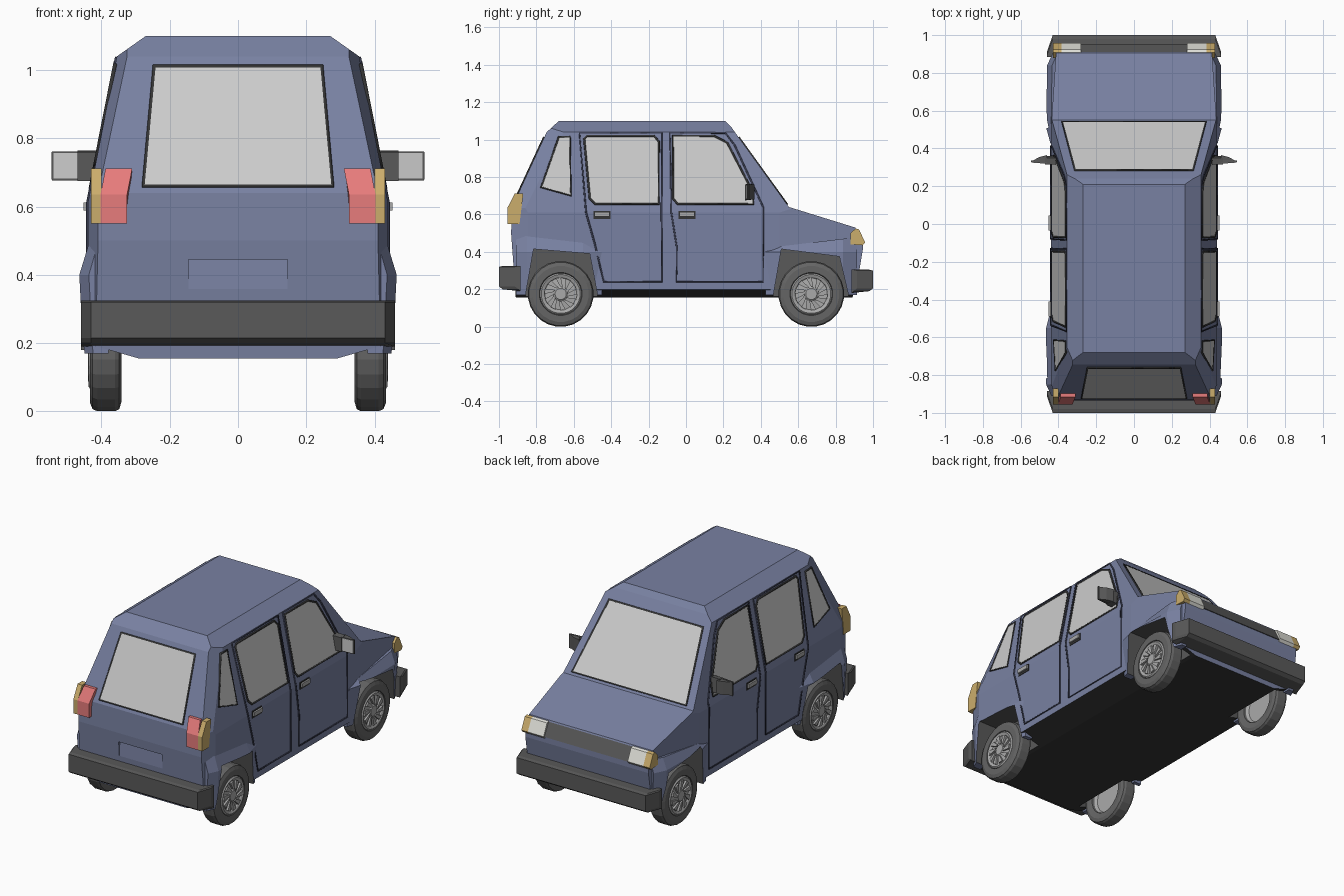
import bpy, bmesh, math
from mathutils import Vector as V

if "Cube" in bpy.data.objects:
    bpy.data.objects.remove(bpy.data.objects["Cube"])

MATS = {}
COLORS = dict(blue=(.19, .22, .36), seam=(.04, .045, .08), dark=(.035, .035, .035), rubber=(.13, .13, .13),
              trim=(.1, .1, .1), glass=(.53, .53, .53), rim=(.4, .4, .4), red=(.8, .2, .2),
              amber=(.6, .42, .15), white=(.75, .75, .7))
for k, c in COLORS.items():
    MATS[k] = bpy.data.materials.new(k)
    MATS[k].diffuse_color = (*c, 1)


def finish(name, bm, mat, mirror=False):
    bmesh.ops.recalc_face_normals(bm, faces=bm.faces)
    me = bpy.data.meshes.new(name)
    bm.to_mesh(me)
    bm.free()
    ob = bpy.data.objects.new(name, me)
    bpy.context.collection.objects.link(ob)
    me.materials.append(MATS[mat])
    if mirror:
        ob.modifiers.new("mirror", 'MIRROR').use_mirror_merge = False
    return ob


def loft_bm(rings, closed=False):
    bm = bmesh.new()
    rs = [[bm.verts.new(p) for p in r] for r in rings]
    n = len(rs[0])
    for a, b in zip(rs, rs[1:] + (rs[:1] if closed else [])):
        for i in range(n - closed):
            j = (i + 1) % n
            bm.faces.new((a[i], a[j], b[j], b[i]))
    if not closed:
        bm.faces.new(rs[0])
        bm.faces.new(rs[-1])
    return bm


def prism(name, pts, d, mat, mirror=False):
    return finish(name, loft_bm([pts, [V(p) + V(d) for p in pts]]), mat, mirror)


def slab(name, prof, x0, x1, mat, mirror=False):
    return prism(name, [(x0, y, z) for y, z in prof], (x1 - x0, 0, 0), mat, mirror)


def outline(name, loops, mat, depth):
    cu = bpy.data.curves.new(name, 'CURVE')
    cu.dimensions = '3D'
    cu.bevel_depth, cu.bevel_resolution = depth, 0
    for pts in loops:
        sp = cu.splines.new('POLY')
        sp.points.add(len(pts) - 1)
        for q, p in zip(sp.points, pts):
            q.co = (*p, 1)
        sp.use_cyclic_u = True
    cu.materials.append(MATS[mat])
    bpy.context.collection.objects.link(bpy.data.objects.new(name, cu))


def side(yz, s=1, off=0.0):
    # point on the car's flank at a given (y, z)
    y, z = yz
    return (s * (.44 - max(0, z - .61) * .198 + off), y, z)


# body shell: side profile extruded, then trimmed by planes
profile = [(-.91, .155), (-.935, .5), (-.93, .64), (-.745, 1.04), (-.68, 1.1), (.21, 1.1), (.24, 1.07),
           (.55, .64), (.905, .53), (.945, .45), (.945, .41), (.925, .29), (.89, .155)]
bm = loft_bm([[(x, y, z) for y, z in profile] for x in (-.44, .44)])
bmesh.ops.recalc_face_normals(bm, faces=bm.faces)
up = (V((.41, -.93, .64)), V((.325, -.745, 1.04)), V((.436, -.85, .64)))
n_up = (up[1] - up[0]).cross(up[2] - up[0])
if n_up.x < 0:
    n_up.negate()
planes = [((.44, 0, .61), (.43, 0, .085)),      # leaning flanks
          ((.355, 0, 1.04), (.06, 0, .085)),    # roof edge
          ((.29, 0, .155), (.04, 0, -.14)),     # sill
          ((.44, .5, 0), (1, .067, 0)),         # bonnet taper
          ((.41, -.935, 0), (.09, -.03, 0)),    # rear corner
          (up[0], n_up)]                        # rear pillar
for co, no in planes:
    for s in (1, -1):
        r = bmesh.ops.bisect_plane(bm, geom=bm.verts[:] + bm.edges[:] + bm.faces[:], dist=1e-6,
                                   plane_co=(s * co[0], co[1], co[2]),
                                   plane_no=V((s * no[0], no[1], no[2])).normalized(), clear_outer=True)
        bmesh.ops.holes_fill(bm, edges=[e for e in bm.edges if e.is_boundary], sides=0)
body = finish("body_shell", bm, "blue")
body.data.materials.append(MATS["dark"])
for f in body.data.polygons:
    f.material_index = int(f.normal.z < -.3)

# flared wings over the wheels
def wing(name, rows):
    rings = [[(.38, y, .17), (w - .012, y, .17), (w, y, .4), (w - .026, y, t), (.38, y, t)] for y, w, t in rows]
    return finish(name, loft_bm(rings), "blue", True)

wings = [wing("rear_wing", [(-.91, .437, .49), (-.85, .465, .485), (-.55, .465, .45), (-.45, .44, .44)]),
         wing("front_wing", [(.425, .442, .42), (.51, .465, .43), (.84, .46, .47), (.915, .425, .48)])]

# wheel arches and number plate recess
cutters = [slab("rear_arch_cutter", [(-.87, .1), (-.815, .415), (-.515, .39), (-.46, .1)], .31, .6, "trim", True),
           slab("front_arch_cutter", [(.455, .1), (.51, .415), (.82, .375), (.885, .1)], .31, .6, "trim", True),
           slab("plate_cutter", [(-1, .355), (-1, .445), (-.918, .445), (-.925, .355)], -.145, .145, "blue")]
for c in cutters:
    c.hide_render = True
    c.display_type = 'WIRE'
    for ob in [body] + wings:
        if ob is not body and c is cutters[2]:
            continue
        m = ob.modifiers.new("cut", 'BOOLEAN')
        m.operation, m.solver, m.object = 'DIFFERENCE', 'EXACT', c
        m.material_mode = 'TRANSFER'

# door seams
doors = {"front_door_seam": [(-.085, 1.035), (.21, 1.035), (.26, .97), (.412, .64), (.412, .61), (.412, .24), (-.05, .24),
                             (-.05, .43), (-.078, .61)],
         "rear_door_seam": [(-.57, 1.035), (-.13, 1.035), (-.13, .61), (-.13, .24), (-.44, .24), (-.49, .45),
                            (-.535, .61)]}
for name, p in doors.items():
    outline(name, [[side(q, s) for q in p] for s in (1, -1)], "seam", .006)

# side windows
windows = {"front_door": [(-.07, 1.02), (.15, 1.02), (.22, .985), (.36, .715), (.36, .655), (-.045, .655), (-.07, .685)],
           "rear_door": [(-.545, 1.005), (-.53, 1.02), (-.17, 1.02), (-.145, .99), (-.145, .655), (-.485, .655),
                         (-.515, .685)],
           "rear_quarter": [(-.68, 1.015), (-.62, 1.015), (-.615, .7), (-.775, .745)]}
for name, p in windows.items():
    prism(name + "_window", [side(q, 1, .003) for q in p], (-.02, 0, 0), "glass", True)
    outline(name + "_window_frame", [[side(q, s) for q in p] for s in (1, -1)], "dark", .007)

# windscreen and rear window
def screen(name, z0, z1, x0, x1, fy, d):
    pts = [(-x0, fy(z0), z0), (x0, fy(z0), z0), (x1, fy(z1), z1), (-x1, fy(z1), z1)]
    prism(name, [V(p) + V((0, d, 0)) * .004 for p in pts], (0, -d * .02, 0), "glass")
    outline(name + "_frame", [pts], "dark", .008)

screen("windscreen", .655, 1.01, .38, .312, lambda z: .55 - (z - .64) * .721, 1)
screen("rear_window", .66, 1.01, .277, .245, lambda z: -.93 + (z - .64) * .4625, -1)

# bumpers
for name, s, zt, zb in (("rear_bumper", -1, .325, .2), ("front_bumper", 1, .305, .19)):
    rings = []
    for x, y in ((-.46, .915), (-.43, 1), (.43, 1), (.46, .915)):
        rings.append([(x, s * .885, zt), (x, s * (y - .02), zt), (x, s * y, zt - .005), (x, s * y, zb + .015),
                      (x, s * (y - .02), zb), (x, s * .885, zb - .01)])
    finish(name, loft_bm(rings), "trim")

# lamps and grille
rear = [(-.955, .55), (-.955, .635), (-.915, .712), (-.87, .712), (-.89, .55)]
prism("tail_lamp", [(.325 if z < .7 else .31, y, z) for y, z in rear], (.078, 0, 0), "red", True)
slab("rear_indicator", rear, .4, .43, "amber", True)
front = [(.907, .525), (.925, .52), (.958, .45), (.945, .435), (.88, .44), (.88, .5)]
slab("headlamp", front, .28, .385, "white", True)
slab("front_indicator", front, .385, .428, "amber", True)
slab("grille", [(.91, .522), (.95, .445), (.9, .44), (.88, .5)], -.28, .28, "trim")

# door handles
for name, y in (("front_handle", -.04), ("rear_handle", -.495)):
    slab(name + "_recess", [(y, .575), (y, .618), (y + .09, .618), (y + .09, .575)], .42, .443, "dark", True)
    slab(name, [(y + .006, .588), (y + .006, .612), (y + .086, .612), (y + .086, .588)], .43, .453, "rim", True)

# door mirrors
slab("mirror_arm", [(.315, .675), (.315, .76), (.35, .765), (.36, .68)], .41, .47, "trim", True)
prism("mirror_housing", [(.46, .32, .677), (.545, .327, .677), (.545, .327, .762), (.46, .32, .762)], (0, .01, 0), "trim", True)
rings = [[(.46, .325, z0), (.546, .33, z0), (.5, .355, z0), (.46, .365, z0)] for z0 in (.68, .76)]
finish("mirror_shell", loft_bm(rings), "trim", True)
prism("mirror_glass", [(.462, .319, .682), (.541, .325, .682), (.541, .325, .757), (.462, .319, .757)], (0, .004, 0), "glass", True)

# wheels
def lathe(name, prof, cy, mat, n=24):
    rings = [[(x, cy + r * math.cos(a), .175 + r * math.sin(a)) for r, x in prof]
             for a in (2 * math.pi * (i + .5) / n for i in range(n))]
    bm = loft_bm(rings, True)
    bmesh.ops.remove_doubles(bm, verts=bm.verts, dist=1e-5)
    return finish(name, bm, mat, True)

for tag, cy in (("rear", -.67), ("front", .67)):
    lathe(tag + "_tyre", [(.11, .37), (.115, .348), (.15, .342), (.17, .348), (.176, .36), (.176, .412),
                          (.17, .426), (.15, .434), (.115, .434), (.108, .42)], cy, "rubber")
    lathe(tag + "_rim", [(0, .375), (.1, .375), (.111, .36), (.111, .432), (.104, .438), (.09, .432),
                         (.085, .426), (.04, .43), (.03, .438), (0, .438)], cy, "rim")
    bm = bmesh.new()
    for i in range(10):
        a = 2 * math.pi * i / 10
        ring = [(r, a + t) for r, t in ((.036, 0), (.088, .3), (.088, .62), (.042, .4))]
        lo, hi = [[bm.verts.new((x, cy + r * math.cos(t), .175 + r * math.sin(t))) for r, t in ring]
                  for x in (.424, .439)]
        bm.faces.new(hi)
        for j in range(4):
            bm.faces.new((lo[j], lo[j - 1], hi[j - 1], hi[j]))
    finish(tag + "_rim_blades", bm, "rim", True)

for m in bpy.data.materials:
    if m.users and not m.is_grease_pencil:
        m.use_nodes = True
        m.node_tree.nodes["Principled BSDF"].inputs["Base Color"].default_value = m.diffuse_color
